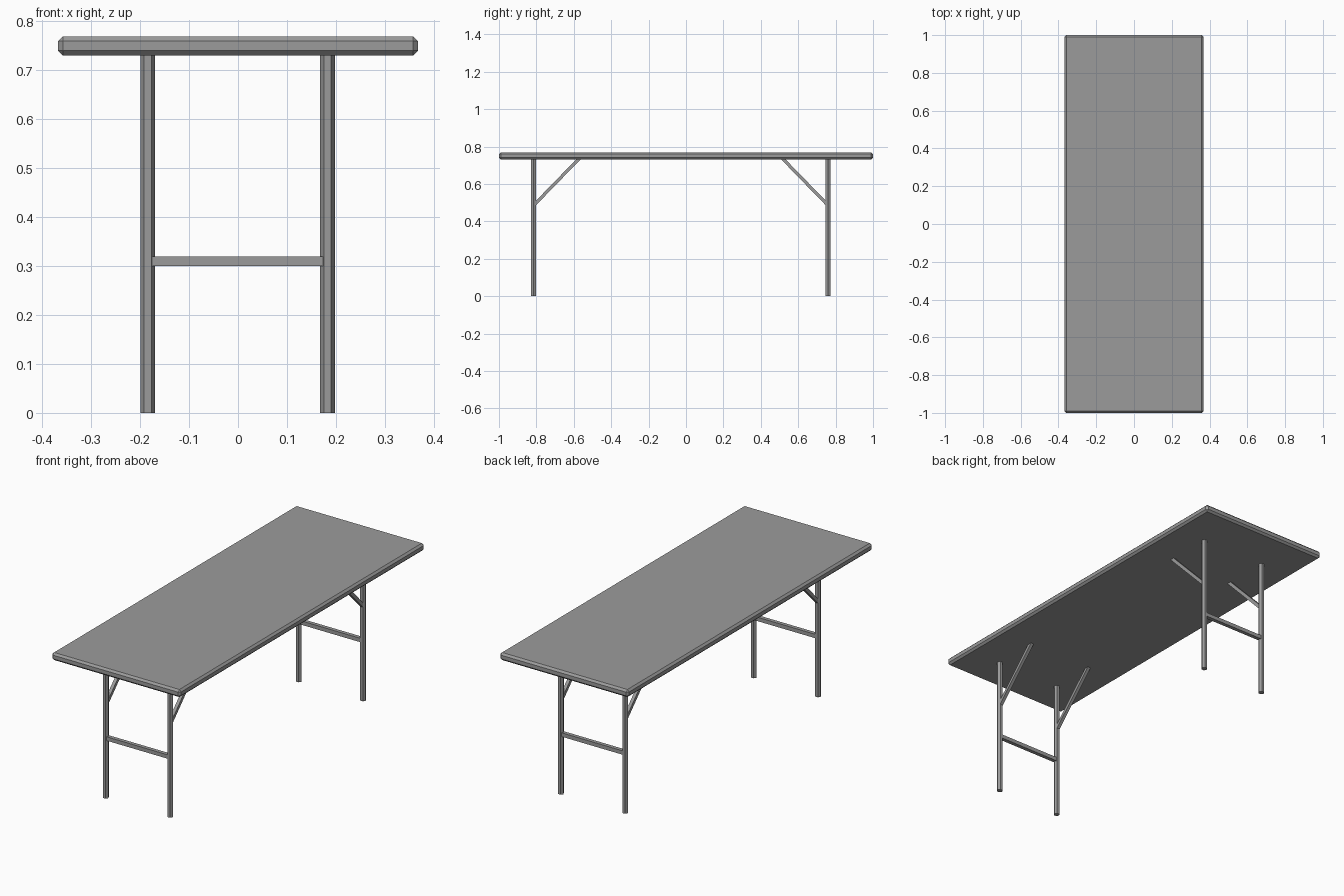
import bpy
import math
from mathutils import Vector

if "Cube" in bpy.data.objects:
    bpy.data.objects.remove(bpy.data.objects["Cube"], do_unlink=True)

# One grey for the whole table
grey = bpy.data.materials.new("grey")
grey.use_nodes = True
colour = (0.33, 0.33, 0.33, 1)
grey.diffuse_color = colour
grey.node_tree.nodes["Principled BSDF"].inputs["Base Color"].default_value = colour


def finish(obj, name):
    obj.name = name
    obj.data.materials.append(grey)
    return obj


def box(name, centre, size):
    bpy.ops.mesh.primitive_cube_add(size=1, location=centre)
    obj = bpy.context.object
    obj.scale = size
    bpy.ops.object.transform_apply(location=False, rotation=False, scale=True)
    return finish(obj, name)


def square_bar(name, start, end, width):
    start, end = Vector(start), Vector(end)
    axis = end - start
    obj = box(name, (start + end) / 2, (width, width, axis.length))
    obj.rotation_euler = (-math.atan2(axis.y, axis.z), math.atan2(axis.x, axis.z), 0)
    return obj


# Table top with chamfered edges
top = box("table_top", (0, 0, 0.75), (0.736, 2, 0.039))
bevel = top.modifiers.new("chamfer", "BEVEL")
bevel.width = 0.01
bevel.segments = 1

# Folding leg frames: two hexagonal legs, a crossbar and two braces each
leg_x = {"right": -0.1845, "left": 0.183}
for end, y, inward in (("front", -0.815, 1), ("back", 0.76, -1)):
    for side, x in leg_x.items():
        bpy.ops.mesh.primitive_cylinder_add(
            vertices=6, radius=0.015, depth=0.735,
            location=(x, y, 0.3675), rotation=(0, 0, math.pi / 6))
        finish(bpy.context.object, f"{end}_{side}_leg")
        square_bar(f"{end}_{side}_brace", (x, y, 0.485),
                   (x, y + inward * 0.25, 0.742), 0.017)
    square_bar(f"{end}_crossbar", (leg_x["right"], y, 0.31),
               (leg_x["left"], y, 0.31), 0.02)
